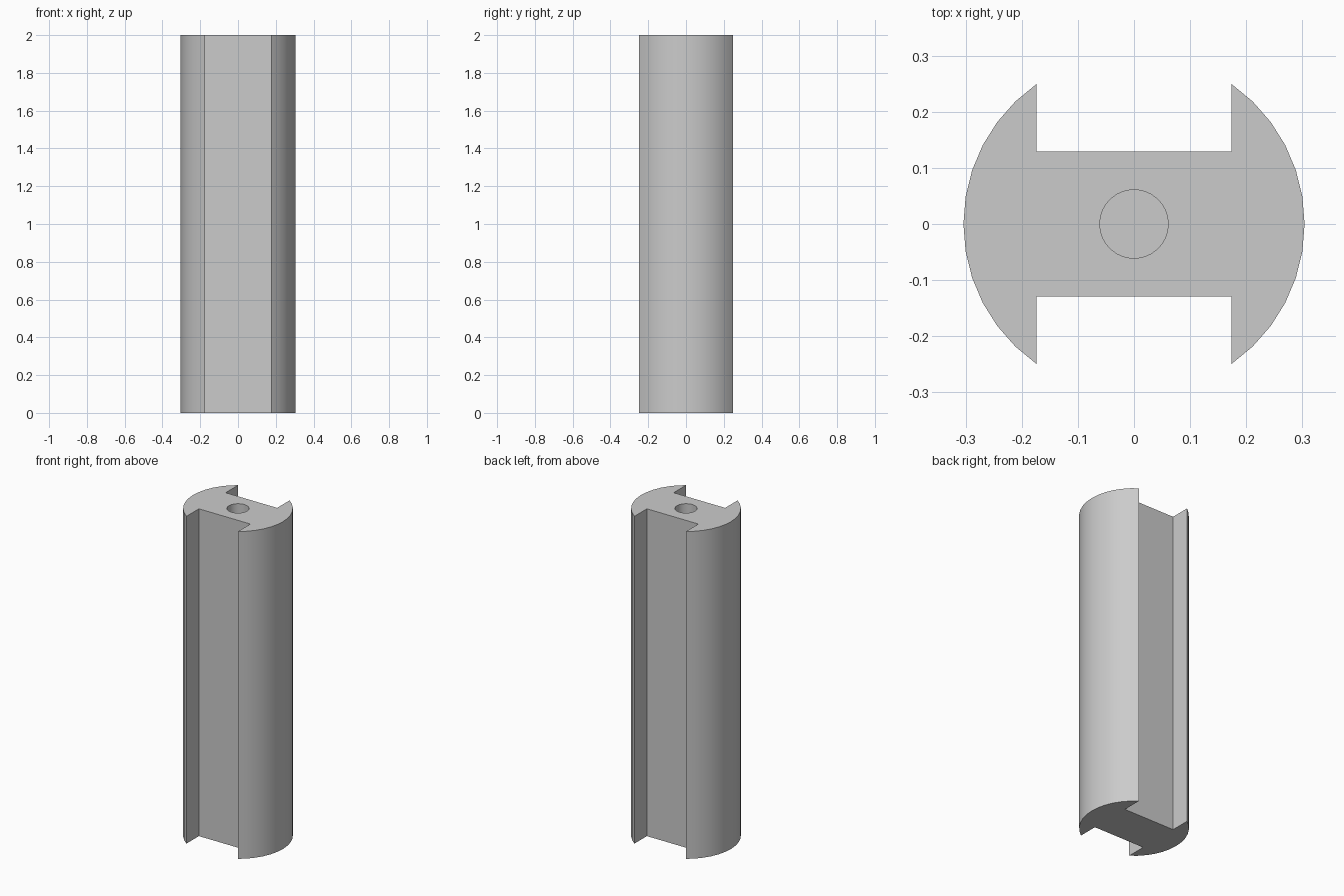
import bpy, bmesh
from math import radians, cos, sin

cube = bpy.data.objects.get("Cube")
if cube:
    bpy.data.objects.remove(cube)

HEIGHT, RADIUS = 2.0, 0.304
ARC_HALF = radians(55.1)      # half angle of each rounded side
ARC_STEPS = 12
SLOT_Y = 0.129                # distance of the slot floors from the centre
HOLE_RADIUS, HOLE_DEPTH = 0.061, 0.5

grey = bpy.data.materials.new("plain_grey")
grey.use_nodes = True
colour = (0.6, 0.6, 0.6, 1)
grey.diffuse_color = colour
grey.node_tree.nodes["Principled BSDF"].inputs["Base Color"].default_value = colour


def extrude_profile(name, points, z0, z1):
    """Make a solid prism from a closed outline."""
    bm = bmesh.new()
    face = bm.faces.new([bm.verts.new((x, y, z0)) for x, y in points])
    top = bmesh.ops.extrude_face_region(bm, geom=[face])["geom"]
    bmesh.ops.translate(bm, vec=(0, 0, z1 - z0),
                        verts=[g for g in top if isinstance(g, bmesh.types.BMVert)])
    bmesh.ops.recalc_face_normals(bm, faces=bm.faces)
    mesh = bpy.data.meshes.new(name)
    bm.to_mesh(mesh)
    bm.free()
    mesh.materials.append(grey)
    obj = bpy.data.objects.new(name, mesh)
    bpy.context.collection.objects.link(obj)
    return obj


# Half outline: rounded side and slot corners; the other half is its half turn
angles = [ARC_HALF * (2 * i / ARC_STEPS - 1) for i in range(ARC_STEPS + 1)]
half = [(RADIUS * cos(a), RADIUS * sin(a)) for a in angles]
slot_x = half[0][0]
half = [(slot_x, -SLOT_Y)] + half + [(slot_x, SLOT_Y)]
outline = half + [(-x, -y) for x, y in half]
body = extrude_profile("slotted_rod", outline, 0, HEIGHT)

# Blind hole in the top
circle = [(HOLE_RADIUS * cos(radians(a)), HOLE_RADIUS * sin(radians(a)))
          for a in range(0, 360, 12)]
cutter = extrude_profile("hole_cutter", circle, HEIGHT - HOLE_DEPTH, HEIGHT + 0.1)
cutter.hide_render = True

hole = body.modifiers.new("centre_hole", "BOOLEAN")
hole.operation = "DIFFERENCE"
hole.solver = "EXACT"
hole.object = cutter
bpy.context.view_layer.objects.active = body
body.select_set(True)
bpy.ops.object.modifier_apply(modifier=hole.name)
bpy.data.objects.remove(cutter)

# Smooth round walls, sharp edges kept
bpy.ops.object.shade_smooth_by_angle(angle=radians(30))
